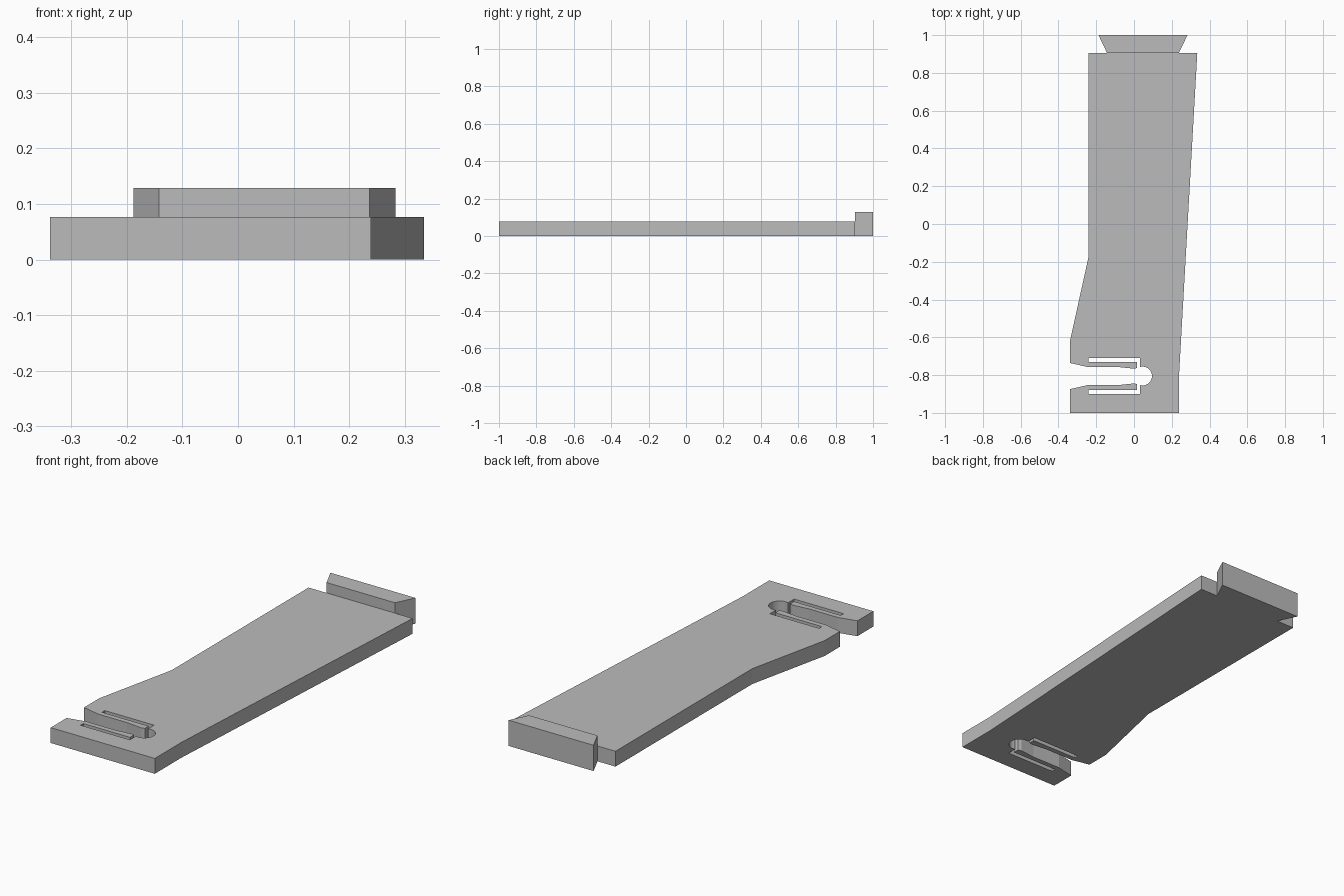
import bpy
import bmesh
from math import cos, sin, radians

cube = bpy.data.objects.get("Cube")
if cube:
    bpy.data.objects.remove(cube, do_unlink=True)

grey = bpy.data.materials.new("plain grey")
grey.use_nodes = True
GREY = (0.5, 0.5, 0.5, 1)
grey.diffuse_color = GREY
grey.node_tree.nodes["Principled BSDF"].inputs["Base Color"].default_value = GREY


def extruded(name, outline, height):
    """Flat outline raised from the ground to a solid of the given height."""
    bm = bmesh.new()
    base = bm.faces.new([bm.verts.new((x, y, 0)) for x, y in outline])
    result = bmesh.ops.extrude_face_region(bm, geom=[base])
    top = [v for v in result["geom"] if isinstance(v, bmesh.types.BMVert)]
    bmesh.ops.translate(bm, vec=(0, 0, height), verts=top)
    bmesh.ops.recalc_face_normals(bm, faces=bm.faces)
    mesh = bpy.data.meshes.new(name)
    bm.to_mesh(mesh)
    bm.free()
    mesh.materials.append(grey)
    obj = bpy.data.objects.new(name, mesh)
    bpy.context.collection.objects.link(obj)
    return obj


# Snap-in notch: one spring finger with its relief slot, mirrored about the notch axis
AXIS = -0.805
finger = [(-0.338, 0.069), (-0.245, 0.048), (-0.085, 0.048), (0.0, 0.039),
          (0.017, 0.043), (0.017, 0.074), (-0.242, 0.074), (-0.242, 0.096),
          (0.031, 0.096)]
# Round pocket at the inner end of the notch
pocket = [(0.045 + 0.05 * cos(radians(a)), 0.05 * sin(radians(a)))
          for a in range(106, -107, -4)]
notch = finger + pocket + [(x, -y) for x, y in reversed(finger)]
notch = [(x, AXIS + y) for x, y in notch]

# Main plate with a flared front end and a slanted left edge
plate = [(-0.338, -1), (0.239, -1), (0.239, -0.79), (0.335, 0.904),
         (-0.242, 0.904), (-0.242, -0.18), (-0.338, -0.615)]
extruded("plate", plate + notch, 0.077)

# Raised dovetail block at the back
dovetail = [(-0.142, 0.904), (0.237, 0.904), (0.283, 1), (-0.188, 1)]
extruded("dovetail_block", dovetail, 0.129)
